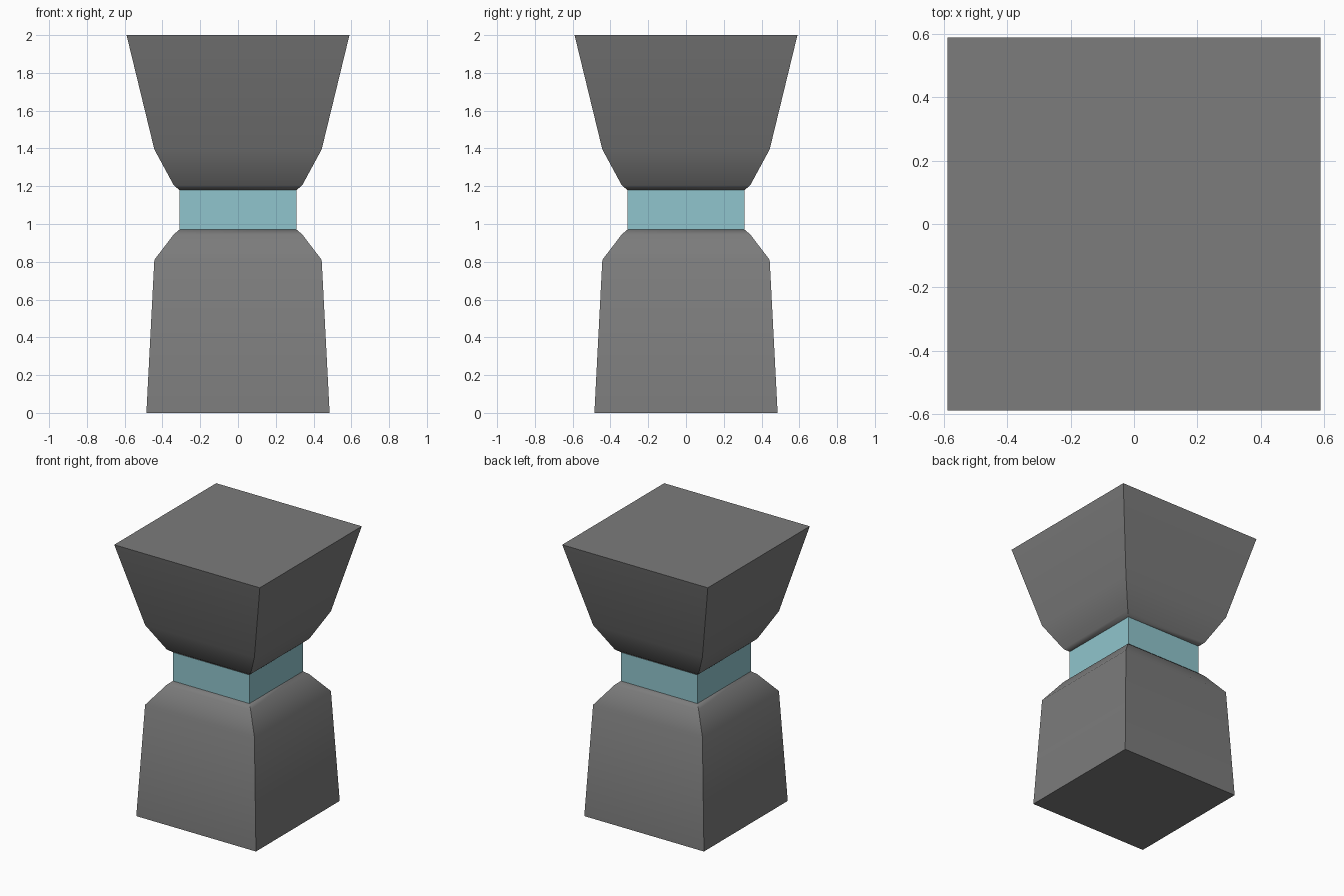
import bpy
import bmesh
import math

cube = bpy.data.objects.get("Cube")
if cube:
    bpy.data.objects.remove(cube, do_unlink=True)


def make_material(name, rgb):
    mat = bpy.data.materials.new(name)
    mat.use_nodes = True
    colour = (*rgb, 1.0)
    mat.diffuse_color = colour
    mat.node_tree.nodes["Principled BSDF"].inputs["Base Color"].default_value = colour
    return mat


def square_loft(name, profile, mat):
    """Stack square rings given as (half width, height) and cap both ends."""
    bm = bmesh.new()
    corners = ((-1, -1), (1, -1), (1, 1), (-1, 1))
    rings = [[bm.verts.new((sx * r, sy * r, z)) for sx, sy in corners]
             for r, z in profile]
    for low, high in zip(rings, rings[1:]):
        for i in range(4):
            j = (i + 1) % 4
            bm.faces.new((low[i], low[j], high[j], high[i]))
    bm.faces.new(rings[0][::-1])
    bm.faces.new(rings[-1])
    mesh = bpy.data.meshes.new(name)
    bm.to_mesh(mesh)
    bm.free()
    mesh.materials.append(mat)
    obj = bpy.data.objects.new(name, mesh)
    bpy.context.collection.objects.link(obj)
    # Soft bends along each side, crisp corners
    bpy.ops.object.select_all(action="DESELECT")
    obj.select_set(True)
    bpy.context.view_layer.objects.active = obj
    bpy.ops.object.shade_smooth_by_angle(angle=math.radians(40))
    return obj


stone = make_material("grey stone", (0.2, 0.2, 0.2))
teal = make_material("pale teal", (0.28, 0.56, 0.61))

# Tapered foot, narrow waist band and flared head
square_loft("base_block", [(0.485, 0), (0.443, 0.81), (0.34, 0.945), (0.31, 0.97)], stone)
square_loft("waist_band", [(0.31, 0.97), (0.31, 1.18)], teal)
square_loft("top_block", [(0.31, 1.18), (0.34, 1.205), (0.443, 1.395), (0.59, 2.0)], stone)
